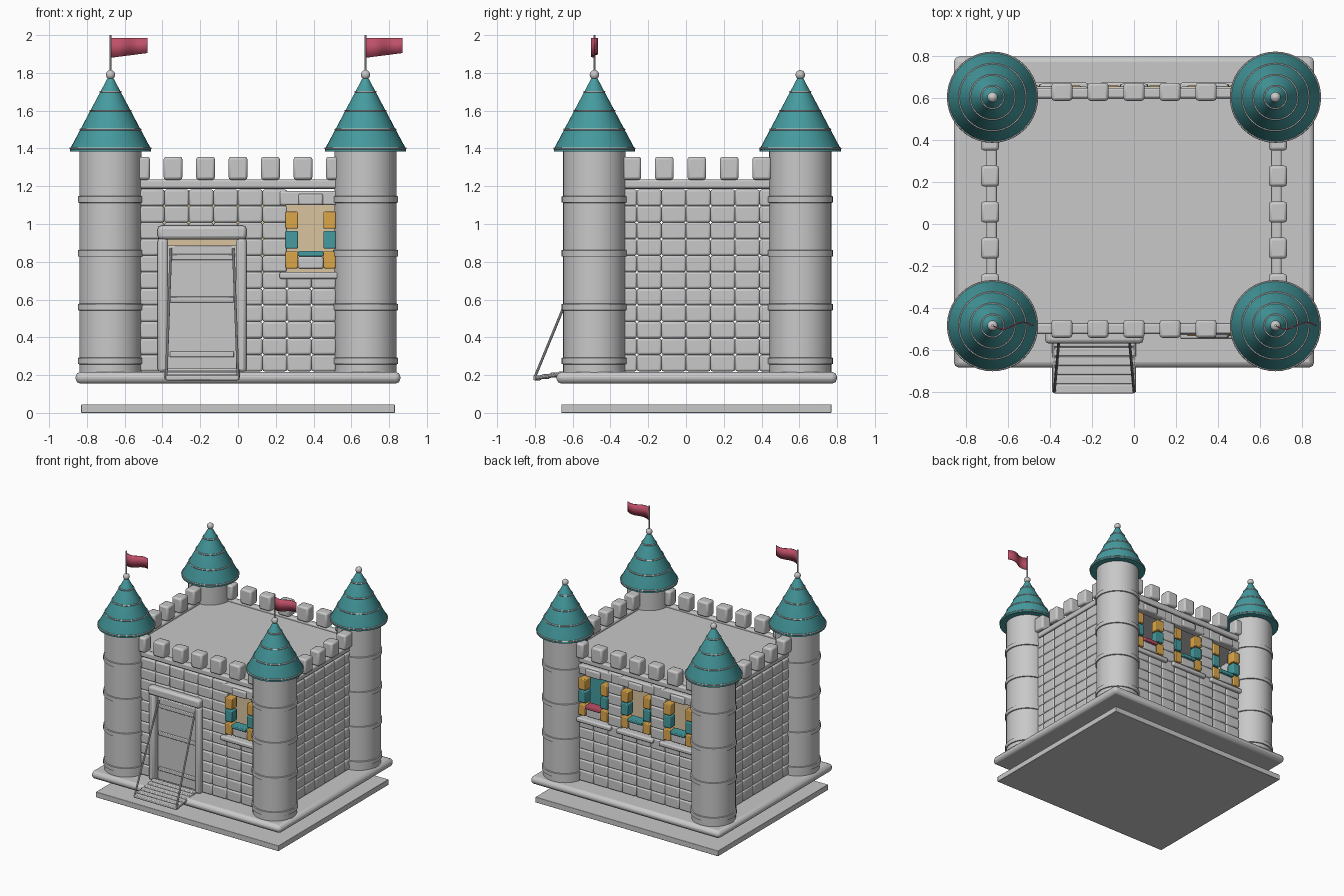
import bpy, bmesh, math
from mathutils import Matrix, Vector

if "Cube" in bpy.data.objects:
    bpy.data.objects.remove(bpy.data.objects["Cube"], do_unlink=True)


def material(name, rgb):
    m = bpy.data.materials.new(name)
    m.use_nodes = True
    m.diffuse_color = (*rgb, 1)
    m.node_tree.nodes["Principled BSDF"].inputs["Base Color"].default_value = (*rgb, 1)
    return m


STONE = material("stone_grey", (0.58, 0.58, 0.58))
TEAL = material("teal", (0.06, 0.33, 0.35))
RED = material("flag_red", (0.52, 0.08, 0.14))
ORANGE = material("orange", (0.72, 0.39, 0.07))
TAN = material("tan", (0.70, 0.55, 0.35))


def finish(name, bm, mat, bevel=0, smooth=True):
    bmesh.ops.recalc_face_normals(bm, faces=bm.faces)
    mesh = bpy.data.meshes.new(name)
    bm.to_mesh(mesh)
    bm.free()
    mesh.materials.append(mat)
    ob = bpy.data.objects.new(name, mesh)
    bpy.context.collection.objects.link(ob)
    if bevel:
        mod = ob.modifiers.new("rounded_edges", "BEVEL")
        mod.width, mod.segments = bevel, 2
    if smooth:
        bpy.ops.object.select_all(action="DESELECT")
        ob.select_set(True)
        bpy.context.view_layer.objects.active = ob
        bpy.ops.object.shade_smooth_by_angle(angle=math.radians(35))
    return ob


def blocks(name, items, mat, bevel=0.0):
    """One object made of boxes, each given as (centre, size)."""
    bm = bmesh.new()
    for centre, size in items:
        bmesh.ops.create_cube(bm, size=1, matrix=Matrix.Translation(centre) @ Matrix.Diagonal((*size, 1)))
    return finish(name, bm, mat, bevel)


def lathe(name, profile, at, mat, steps=40):
    bm = bmesh.new()
    verts = [bm.verts.new((r, 0, z)) for r, z in profile]
    edges = [bm.edges.new(pair) for pair in zip(verts, verts[1:])]
    bmesh.ops.spin(bm, geom=verts + edges, cent=(0, 0, 0), axis=(0, 0, 1), angle=math.tau, steps=steps)
    bmesh.ops.remove_doubles(bm, verts=bm.verts, dist=0.0003)
    bmesh.ops.translate(bm, verts=bm.verts, vec=at)
    return finish(name, bm, mat)


def rod(name, a, b, radius, mat):
    a, b = Vector(a), Vector(b)
    bm = bmesh.new()
    turn = (b - a).to_track_quat("Z", "Y").to_matrix().to_4x4()
    bmesh.ops.create_cone(bm, cap_ends=True, segments=10, radius1=radius, radius2=radius,
                          depth=(b - a).length, matrix=Matrix.Translation((a + b) / 2) @ turn)
    return finish(name, bm, mat)


FRONT, BACK, SIDE = -0.5, 0.625, 0.68     # wall centre planes
THICK, COL, ROW, FLOOR = 0.05, 0.13, 0.0875, 0.22

# Base plate and floating plinth
blocks("base_plate", [((0, 0.055, 0.0225), (1.66, 1.43, 0.045))], STONE, 0.003)
blocks("plinth", [((0, 0.057, 0.186), (1.72, 1.485, 0.062))], STONE, 0.026)

# Brick walls
def bricks(name, along_x, plane, columns, is_open):
    items = []
    for k in columns:
        for row in range(11):
            if is_open(k, row):
                continue
            u, z = (k + 0.5) * COL, FLOOR + (row + 0.5) * ROW
            if along_x:
                items.append(((u, plane, z), (COL, THICK, ROW)))
            else:
                items.append(((plane, u, z), (THICK, COL, ROW)))
    blocks(name, items, STONE, 0.011)


bricks("front_wall", True, FRONT, range(-4, 4),
       lambda k, row: (k >= 2 and row >= 6) or (-3 <= k <= -1 and row < 8))
bricks("back_wall", True, BACK, range(-4, 4), lambda k, row: row >= 6 and k not in (-2, 1))
for side, s in (("left", 1), ("right", -1)):
    bricks(side + "_wall", False, s * SIDE, range(-3, 4), lambda k, row: False)

# Roof deck, wall copings and battlements
mid, span = (FRONT + BACK) / 2, BACK - FRONT
blocks("roof_deck", [((0, mid, 1.2), (2 * SIDE, span, 0.03))], STONE)
copings = [((0, y, 1.212), (2 * SIDE, 0.05, 0.046)) for y in (FRONT, BACK)]
copings += [((x, mid, 1.212), (0.05, span, 0.046)) for x in (-SIDE, SIDE)]
blocks("copings", copings, STONE, 0.01)
merlons = [((i * 0.172, y, 1.295), (0.1, 0.086, 0.122)) for i in range(-3, 4) for y in (FRONT, BACK + 0.006)]
merlons += [((x, 0.057 + i * 0.172, 1.295), (0.086, 0.1, 0.122)) for i in range(-2, 3) for x in (-0.687, 0.687)]
blocks("merlons", merlons, STONE, 0.014)

# Corner towers with banded shafts, cone roofs and finials
R = 0.165
shaft = [(0, 0.2), (R, 0.2)]
for z in (0.275, 0.56, 0.845, 1.13):
    shaft += [(R, z - 0.018), (R + 0.008, z - 0.016), (R + 0.008, z + 0.016), (R, z + 0.018)]
shaft += [(R, 1.39), (0, 1.39)]
roof = [(0, 1.384), (0.215, 1.384), (0.215, 1.396), (0.014, 1.775), (0, 1.775)]
ball = [(0.025 * math.sin(t * math.pi / 10), 1.79 - 0.025 * math.cos(t * math.pi / 10)) for t in range(11)]


def flag(name, x, y):
    bm = bmesh.new()
    pairs = []
    for i in range(17):
        t = i / 16
        wave = y - 0.016 * math.sin(t * math.tau)
        pairs.append([bm.verts.new((x + 0.195 * t, wave, z)) for z in (1.88 + 0.025 * t, 1.985)])
    for a, b in zip(pairs, pairs[1:]):
        bm.faces.new((a[0], b[0], b[1], a[1]))
    ob = finish(name, bm, RED)
    mod = ob.modifiers.new("cloth", "SOLIDIFY")
    mod.thickness, mod.offset = 0.006, 0


for end, y in (("front", -0.485), ("back", 0.605)):
    for side, x in (("left", 0.675), ("right", -0.675)):
        tag = f"{end}_{side}_"
        lathe(tag + "tower", shaft, (x, y, 0), STONE)
        lathe(tag + "cone_roof", roof, (x, y, 0), TEAL)
        lathe(tag + "finial", ball, (x, y, 0), STONE, 20)
        for i, z in enumerate((1.4, 1.5, 1.6, 1.7)):
            r = 0.215 - 0.201 * (z - 1.396) / 0.379
            ring = [(r + 0.005 * math.cos(a * math.tau / 6), z + 0.005 * math.sin(a * math.tau / 6)) for a in range(7)]
            lathe(f"{tag}roof_ring_{i}", ring, (x, y, 0), STONE)
        if end == "front":
            rod(tag + "flag_pole", (x, y, 1.79), (x, y, 2), 0.006, STONE)
            flag(tag + "flag", x, y)

# Windows with coloured side blocks
def window(name, x, y, out, sill):
    sides = (x - 0.1, x + 0.1)
    blocks(name + "_orange_blocks", [((u, y, z), (0.065, 0.07, 0.09)) for u in sides for z in (1.02, 0.81)], ORANGE, 0.006)
    blocks(name + "_teal_blocks", [((u, y, 0.917), (0.065, 0.07, 0.094)) for u in sides], TEAL, 0.006)
    blocks(name + "_sill", [((x, y + out * 0.006, 0.843), (0.135, 0.075, 0.028))], sill, 0.006)
    blocks(name + "_stonework", [
        ((x, y, 0.795), (0.135, 0.06, 0.066)),
        ((x, y + out * 0.012, 0.727), (0.33, 0.075, 0.036)),
        ((x, y, 1.137), (0.33, 0.06, 0.075)),
        ((x, y + out * 0.012, 1.13), (0.13, 0.065, 0.06))], STONE, 0.01)


window("front_window", 0.385, FRONT, -1, TEAL)
for place, x, sill in (("left", 0.385, RED), ("middle", 0, TEAL), ("right", -0.385, TEAL)):
    window(f"back_{place}_window", x, BACK, 1, sill)

# Interior screens seen through the openings
blocks("front_inner_screen", [((0.05, -0.3, 0.935), (0.95, 0.02, 0.43))], TAN)
blocks("back_inner_screen", [((-0.18, 0.36, 0.84), (0.84, 0.02, 0.24))], TAN)
blocks("inner_teal_screen", [((0.42, 0.42, 0.9), (0.3, 0.02, 0.36))], TEAL)

# Doorway: frame, door and cross bars
DOOR = -0.19
blocks("door_frame", [((DOOR + s * 0.208, -0.515, 0.57), (0.055, 0.09, 0.71)) for s in (-1, 1)]
       + [((DOOR, -0.52, 0.955), (0.47, 0.1, 0.072))], STONE, 0.018)
blocks("door", [((DOOR, -0.495, 0.55), (0.37, 0.03, 0.67))], STONE, 0.006)
blocks("door_bars", [((DOOR, -0.513, z), (0.34, 0.02, 0.03)) for z in (0.31, 0.6, 0.825)], STONE, 0.005)

# Lowered bridge of planks with side rails and stays
def bridge_z(y):
    return 0.222 + 0.16 * (y + 0.56)


planks = [-0.565 - 0.0445 * i for i in range(6)]
blocks("bridge_planks", [((DOOR, y, bridge_z(y)), (0.385, 0.042, 0.026)) for y in planks], STONE, 0.006)
for side, s in (("left", 1), ("right", -1)):
    x = DOOR + s * 0.19
    rod(side + "_bridge_rail", (x, -0.55, bridge_z(-0.55)), (x, -0.8, bridge_z(-0.8)), 0.011, STONE)
    rod(side + "_bridge_stay", (DOOR + s * 0.165, -0.52, 0.87), (x, -0.8, 0.19), 0.007, STONE)
